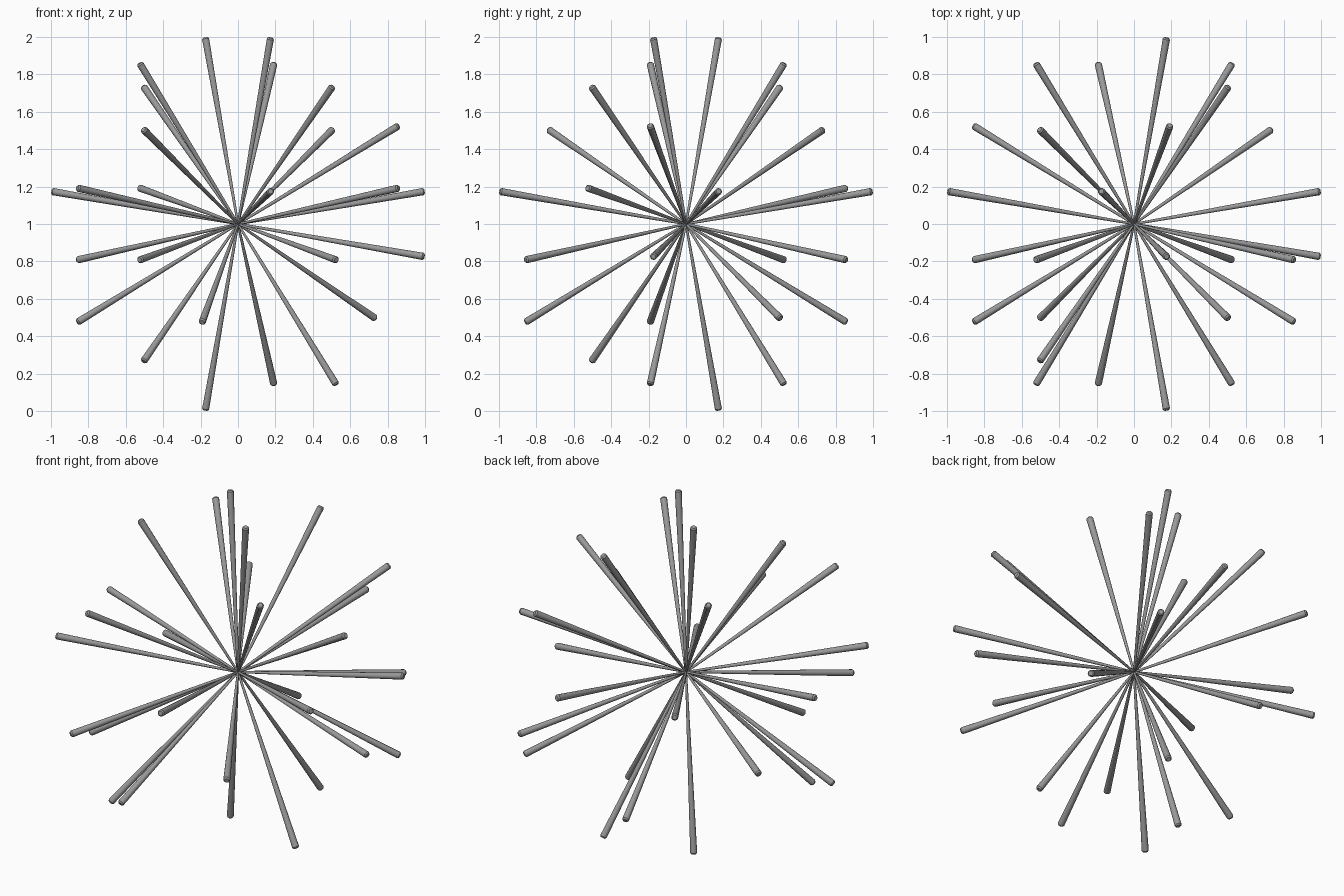
import bpy, bmesh
from mathutils import Vector, Matrix

if "Cube" in bpy.data.objects:
    bpy.data.objects.remove(bpy.data.objects["Cube"])

SIDES = 12
LENGTH = 1.026
CENTRE = Vector((0, 0, 1))

grey = bpy.data.materials.new("mid_grey")
grey.diffuse_color = (0.32, 0.32, 0.32, 1)
grey.use_nodes = True
grey.node_tree.nodes["Principled BSDF"].inputs["Base Color"].default_value = grey.diffuse_color

# Rod profile: (distance from the centre, radius), with a chamfered outer tip
PROFILE = [(0, 0.006), (LENGTH - 0.008, 0.0195), (LENGTH, 0.013)]

# Direction components of the three families of rods
s, l = 0.170, 0.971            # near an axis
a, b, c = 0.190, 0.520, 0.850  # between axes
k, m = 0.493, 0.717            # near a diagonal

DIRECTIONS = [
    # rods near an axis
    (-s, s, l), (s, -s, l), (-s, s, -l),
    (l, s, s), (l, -s, -s), (-l, s, s),
    (s, l, s), (s, -l, s),
    # rods between axes, steep ones first
    (a, b, c), (-b, -a, c), (a, b, -c), (b, -a, -c),
    (c, -a, b), (c, -b, a),
    (-c, b, -a), (-c, -b, a), (-c, -a, -b),
    (-a, c, -b), (-b, c, a), (b, c, -a),
    (-a, -c, -b), (-b, -c, -a), (b, -c, -a),
    # rods near a diagonal
    (-k, k, m), (k, -k, m), (-k, -k, -m),
    (m, k, -k), (k, m, k), (-k, -m, k),
]


def rod_mesh():
    """Tapered rod along +z, thin at the centre and capped at both ends."""
    bm = bmesh.new()
    rings = []
    for z, r in PROFILE:
        ring = bmesh.ops.create_circle(bm, segments=SIDES, radius=r,
                                       matrix=Matrix.Translation((0, 0, z)))
        rings.append(ring["verts"])
    for low, high in zip(rings, rings[1:]):
        for i in range(SIDES):
            j = (i + 1) % SIDES
            bm.faces.new((low[i], low[j], high[j], high[i]))
    bm.faces.new(rings[0])
    bm.faces.new(rings[-1])
    bmesh.ops.recalc_face_normals(bm, faces=bm.faces)
    mesh = bpy.data.meshes.new("rod")
    bm.to_mesh(mesh)
    bm.free()
    mesh.materials.append(grey)
    return mesh


# Radiating rods, all sharing one mesh
mesh = rod_mesh()
for n, d in enumerate(DIRECTIONS, 1):
    rod = bpy.data.objects.new(f"rod_{n:02d}", mesh)
    bpy.context.collection.objects.link(rod)
    rod.matrix_world = (Matrix.Translation(CENTRE)
                        @ Vector(d).to_track_quat('Z', 'Y').to_matrix().to_4x4())

# Smooth round sides, crisp tips
rod.select_set(True)
bpy.context.view_layer.objects.active = rod
bpy.ops.object.shade_smooth_by_angle(angle=0.6)
